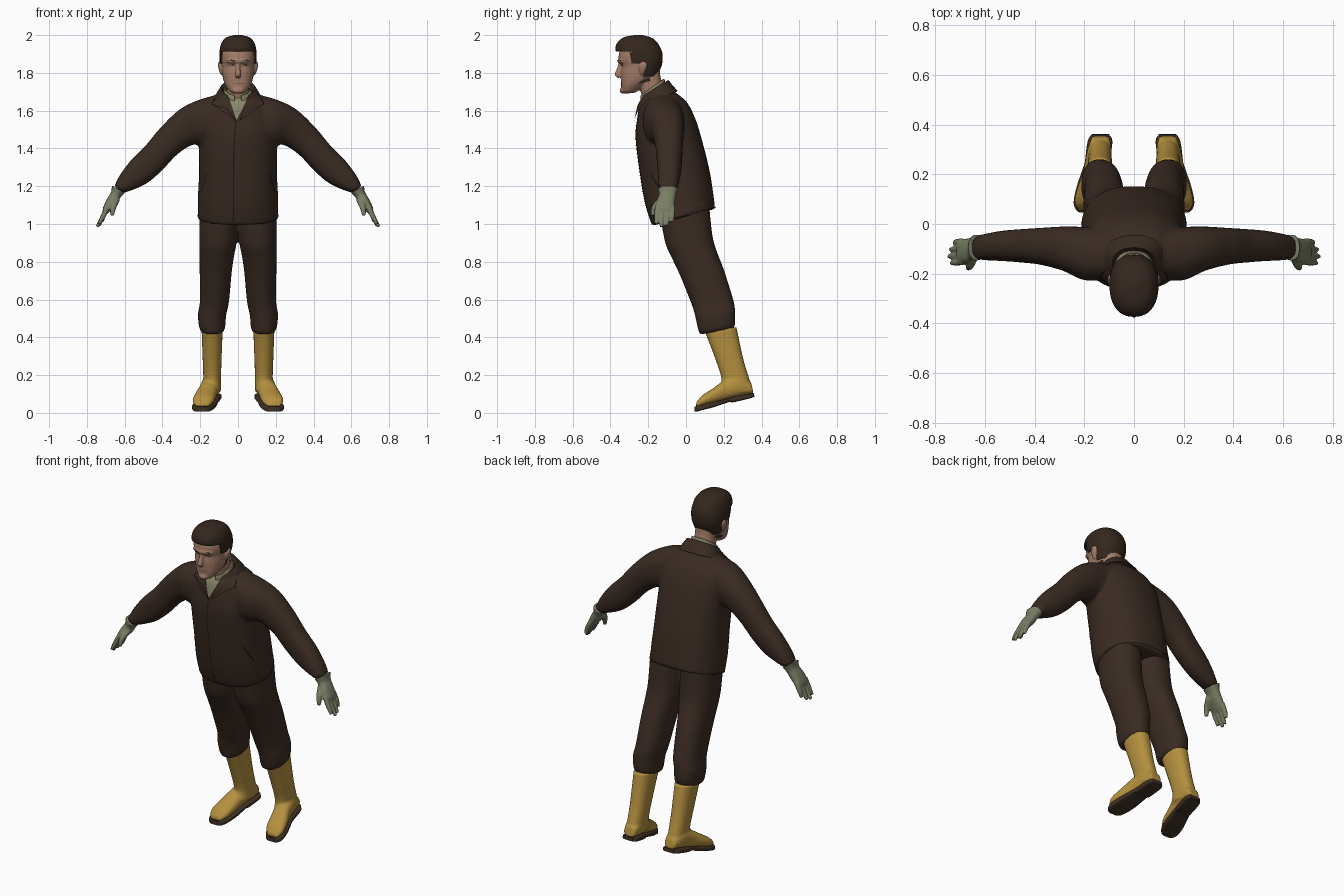
import bpy, bmesh, math
from mathutils import Vector as V
from mathutils.bvhtree import BVHTree

if "Cube" in bpy.data.objects:
    bpy.data.objects.remove(bpy.data.objects["Cube"])


def material(name, rgb):
    m = bpy.data.materials.new(name)
    m.diffuse_color = (*rgb, 1)
    m.use_nodes = True
    m.node_tree.nodes["Principled BSDF"].inputs["Base Color"].default_value = m.diffuse_color
    return m


BROWN = material("brown cloth", (0.042, 0.024, 0.016))
SEAM = material("dark seam", (0.012, 0.008, 0.006))
SAGE = material("sage glove", (0.19, 0.21, 0.13))
SHIRT = material("sage shirt", (0.25, 0.24, 0.14))
YELLOW = material("yellow rubber", (0.46, 0.28, 0.05))
SOLE = material("dark sole", (0.05, 0.03, 0.018))
SKIN = material("skin", (0.36, 0.20, 0.135))
LIP = material("lip", (0.22, 0.10, 0.07))
HAIR = material("dark hair", (0.035, 0.02, 0.013))


def side(front, back, hw, cx=0):
    """Ring from a front and a back (y, z) point and a half width in x."""
    return V((cx, *front)), V((cx, *back)), V((hw, 0, 0))


def limb(top, bottom, y, w):
    """Ring from a top and a bottom (x, z) point and a half width in y."""
    return V((top[0], y, top[1])), V((bottom[0], y, bottom[1])), V((0, w, 0))


def flip(rings):
    return [tuple(V((-p.x, p.y, p.z)) for p in r) for r in rings]


def tube(points, radii):
    """Round rings along a path."""
    rings = []
    for i, p in enumerate(points):
        p = V(p)
        d = V(points[min(i + 1, len(points) - 1)]) - V(points[max(i - 1, 0)])
        a = d.cross(V((0, 1, 0.01))).normalized()
        b = d.cross(a).normalized()
        rings.append((p - a * radii[i], p + a * radii[i], b * radii[i]))
    return rings


def spline(a, b, c, d, t):
    return 0.5 * (2 * b + (c - a) * t + (2 * a - 5 * b + 4 * c - d) * t * t + (3 * b - a - 3 * c + d) * t ** 3)


def add_loft(bm, rings, power=2.3, n=32, steps=4, caps=True, skip=None):
    last, loops = len(rings) - 1, []
    for i in range(last * steps + 1):
        k = min(i // steps, last - 1)
        t = i / steps - k
        near = [rings[min(max(k + j, 0), last)] for j in (-1, 0, 1, 2)]
        p, q, w = (spline(*[r[j] for r in near], t) for j in range(3))
        loop = []
        for s in range(n):
            c, e = math.cos(math.tau * s / n), math.sin(math.tau * s / n)
            c = math.copysign(abs(c) ** (2 / power), c)
            e = math.copysign(abs(e) ** (2 / power), e)
            loop.append(bm.verts.new((p + q) / 2 + w * c + (q - p) / 2 * e))
        loops.append(loop)
    for a, b in zip(loops, loops[1:]):
        for s in range(n):
            quad = [a[s], a[s - 1], b[s - 1], b[s]]
            mid = sum((v.co for v in quad), V()) / 4
            if not (skip and skip(mid)):
                bm.faces.new(quad)
    if caps:
        bm.faces.new(loops[0])
        bm.faces.new(loops[-1][::-1])


def build(name, mat, lofts, voxel=0, relax=3, thick=0, **kw):
    """Loft parts into one object, optionally fused into a single skin."""
    bm = bmesh.new()
    for rings in lofts:
        add_loft(bm, rings, **kw)
    loose = [v for v in bm.verts if not v.link_faces]
    bmesh.ops.delete(bm, geom=loose, context='VERTS')
    bmesh.ops.recalc_face_normals(bm, faces=bm.faces)
    me = bpy.data.meshes.new(name)
    bm.to_mesh(me)
    ob = bpy.data.objects.new(name, me)
    bpy.context.collection.objects.link(ob)
    if voxel:
        m = ob.modifiers.new("fuse", 'REMESH')
        m.mode, m.voxel_size = 'VOXEL', voxel
        m = ob.modifiers.new("relax", 'SMOOTH')
        m.iterations, m.factor = relax, 0.5
    if thick:
        m = ob.modifiers.new("thickness", 'SOLIDIFY')
        m.thickness, m.offset = thick, -1
    ob.data = bpy.data.meshes.new_from_object(ob.evaluated_get(bpy.context.evaluated_depsgraph_get()))
    ob.modifiers.clear()
    ob.data.materials.clear()
    ob.data.materials.append(mat)
    bpy.ops.object.select_all(action='DESELECT')
    ob.select_set(True)
    bpy.context.view_layer.objects.active = ob
    bpy.ops.object.shade_smooth_by_angle(angle=math.radians(50))
    return ob


def plate(name, mat, target, left, right, off=0.004, across=6, steps=8):
    """Thin patch between two (x, z) lines, laid on the front of a target."""
    tree = BVHTree.FromObject(target, bpy.context.evaluated_depsgraph_get())
    bm, rows = bmesh.new(), []
    for k in range(len(left) - 1):
        for i in range(steps + (k == len(left) - 2)):
            t = i / steps
            a, b = (V(l[k]).lerp(V(l[k + 1]), t) for l in (left, right))
            row = []
            for j in range(across + 1):
                p = a.lerp(b, j / across)
                hit = tree.ray_cast(V((p.x, -2, p.y)), V((0, 1, 0)))[0]
                hit = hit or tree.find_nearest(V((p.x, -0.24, p.y)))[0]
                row.append(bm.verts.new((p.x, hit.y - off, p.y)))
            rows.append(row)
    for a, b in zip(rows, rows[1:]):
        for j in range(across):
            bm.faces.new((a[j], a[j + 1], b[j + 1], b[j]))
    bmesh.ops.recalc_face_normals(bm, faces=bm.faces)
    if sum(f.normal.y for f in bm.faces) > 0:
        bmesh.ops.reverse_faces(bm, faces=bm.faces)
    me = bpy.data.meshes.new(name)
    bm.to_mesh(me)
    me.materials.append(mat)
    me.shade_smooth()
    ob = bpy.data.objects.new(name, me)
    bpy.context.collection.objects.link(ob)


def stripe(name, mat, target, line, w, off=0.005):
    plate(name, mat, target, [(x - w, z - w / 2) for x, z in line], [(x + w, z + w / 2) for x, z in line], off, 1)


def mx(line, s):
    return [(x * s, z) for x, z in line]


# Jacket: torso and sleeves fused
torso = [side((-.18, .99), (.155, 1.08), .213), side((-.215, 1.10), (.143, 1.17), .213),
         side((-.24, 1.235), (.124, 1.288), .207), side((-.267, 1.447), (.075, 1.48), .207),
         side((-.26, 1.55), (.04, 1.58), .20), side((-.246, 1.63), (0, 1.65), .16),
         side((-.23, 1.66), (-.06, 1.70), .12), side((-.215, 1.68), (-.10, 1.735), .085)]
sleeve = [limb((.08, 1.69), (.10, 1.42), -.12, .10), limb((.20, 1.66), (.19, 1.42), -.12, .108),
          limb((.31, 1.606), (.25, 1.415), -.10, .09), limb((.415, 1.505), (.325, 1.365), -.09, .075),
          limb((.49, 1.415), (.40, 1.285), -.088, .068), limb((.565, 1.34), (.475, 1.22), -.088, .062),
          limb((.625, 1.26), (.545, 1.185), -.092, .055), limb((.655, 1.2), (.605, 1.165), -.095, .048)]
jacket = build("jacket", BROWN, [torso, sleeve, flip(sleeve)], voxel=.011, relax=4)

# Trousers: two legs fused at the hips
leg = [side((-.14, 1.06), (.12, 1.13), .105, .10), side((-.11, .90), (.14, .94), .10, .105),
       side((-.075, .82), (.165, .85), .092, .112), side((-.034, .733), (.20, .76), .085, .118),
       side((.03, .574), (.25, .60), .077, .125), side((.05, .505), (.26, .54), .075, .137),
       side((.064, .44), (.26, .47), .069, .137), side((.075, .415), (.25, .445), .058, .135)]
build("trousers", BROWN, [leg, flip(leg)], voxel=.01)

# Boots and soles
shaft = [side((.10, .43), (.267, .455), .056, .137), side((.156, .283), (.304, .283), .05, .137),
         side((.188, .177), (.336, .177), .047, .137), side((.17, .12), (.35, .11), .05, .14)]
foot = [side((.358, .10), (.345, .16), .035, .135), side((.30, .09), (.28, .20), .05, .14),
        side((.22, .07), (.20, .17), .05, .155), side((.15, .05), (.14, .128), .056, .172),
        side((.09, .035), (.085, .092), .055, .185), side((.052, .028), (.055, .055), .034, .190)]
sole = [side((.362, .084), (.36, .106), .034, .135), side((.335, .076), (.33, .10), .05, .137),
        side((.25, .056), (.25, .086), .05, .148), side((.23, .058), (.23, .08), .051, .153),
        side((.15, .031), (.15, .06), .059, .172), side((.09, .016), (.09, .044), .058, .185),
        side((.06, .007), (.058, .036), .045, .190), side((.046, .008), (.046, .034), .03, .190)]
for s, label in ((1, "left"), (-1, "right")):
    f = (lambda r: r) if s > 0 else flip
    build(label + "_boot", YELLOW, [f(shaft), f(foot)], voxel=.007)
    build(label + "_sole", SOLE, [f(sole)], power=5)
    # Glove: cuff, palm, fingers and thumb fused
    palm = [limb((.668, 1.205), (.600, 1.165), -.095, .055), limb((.672, 1.17), (.622, 1.14), -.098, .045),
            limb((.695, 1.13), (.643, 1.105), -.108, .05), limb((.715, 1.085), (.675, 1.07), -.112, .05),
            limb((.715, 1.06), (.69, 1.055), -.112, .044)]
    fingers = [tube([(.69, y, 1.09), (.712, y * 1.02, 1.045), (x, y * 1.04, z)], [.014, .0135, .009])
               for x, y, z in ((.722, -.072, 1.01), (.738, -.099, .99), (.745, -.126, .985), (.735, -.151, 1.0))]
    thumb = tube([(.645, -.125, 1.13), (.66, -.165, 1.09), (.667, -.178, 1.045)], [.02, .016, .01])
    build(label + "_glove", SAGE, [f(r) for r in [palm, thumb] + fingers], voxel=.005, relax=2, n=16)

# Head: skull, neck, nose, brow, ears fused
skull = [side((-.322, 1.69), (-.27, 1.695), .028), side((-.34, 1.70), (-.24, 1.715), .048),
         side((-.343, 1.73), (-.20, 1.75), .069), side((-.345, 1.765), (-.165, 1.78), .08),
         side((-.346, 1.80), (-.15, 1.81), .085), side((-.343, 1.835), (-.14, 1.845), .088),
         side((-.356, 1.865), (-.135, 1.87), .09), side((-.355, 1.90), (-.135, 1.90), .09),
         side((-.335, 1.95), (-.16, 1.95), .078), side((-.30, 1.978), (-.2, 1.978), .045)]
neck = [side((-.225, 1.63), (-.115, 1.71), .062), side((-.24, 1.70), (-.135, 1.78), .059),
        side((-.27, 1.76), (-.14, 1.83), .062)]
nose = tube([(0, -.345, 1.858), (0, -.353, 1.825), (0, -.362, 1.793), (0, -.35, 1.778)], [.009, .011, .015, .012])
ears = [[side((-.24, 1.79), (-.225, 1.79), .008, .084 * s), side((-.25, 1.82), (-.21, 1.82), .011, .092 * s),
         side((-.248, 1.845), (-.205, 1.845), .011, .095 * s), side((-.235, 1.86), (-.215, 1.86), .008, .093 * s)]
        for s in (1, -1)]
brow = tube([(-.06, -.332, 1.862), (-.025, -.35, 1.863), (.025, -.35, 1.863), (.06, -.332, 1.862)], [.009, .011, .011, .009])
chin = tube([(-.025, -.33, 1.708), (0, -.336, 1.706), (.025, -.33, 1.708)], [.012, .015, .012])
head = build("head", SKIN, [skull, neck, nose, brow, chin] + ears, voxel=.005, relax=2, n=24)

# Face details
stripe("mouth", LIP, head, [(-.03, 1.742), (0, 1.746), (.03, 1.742)], .004, .002)
for s in (1, -1):
    stripe("eye", SEAM, head, mx([(.019, 1.84), (.034, 1.844), (.05, 1.839)], s), .004, .002)
    stripe("eyebrow", HAIR, head, mx([(.016, 1.862), (.04, 1.869), (.062, 1.862)], s), .005, .002)


# Hair shell with a stepped hairline
def bare(p):
    line = 1.912 if p.y < -.292 else 1.85 if p.y < -.22 else 1.78
    return p.z < line


hair = [side((-.30, 1.74), (-.165, 1.76), .072), side((-.345, 1.80), (-.14, 1.81), .088),
        side((-.352, 1.85), (-.126, 1.85), .097), side((-.364, 1.895), (-.124, 1.895), .099),
        side((-.374, 1.93), (-.132, 1.925), .096), side((-.36, 1.965), (-.15, 1.958), .086),
        side((-.325, 1.99), (-.18, 1.985), .062), side((-.27, 2.0), (-.23, 2.0), .02)]
build("hair", HAIR, [hair], skip=bare, thick=.018, n=48, steps=8)


# Collars, open at the throat
def throat(p):
    return p.y < -.2 and abs(p.x) < .058


collar = [side((-.25, 1.615), (-.045, 1.705), .128), side((-.245, 1.65), (-.08, 1.745), .105),
          side((-.235, 1.675), (-.095, 1.762), .088), side((-.225, 1.65), (-.108, 1.735), .078)]
build("jacket_collar", BROWN, [collar], caps=False, skip=throat, thick=.006)
band = [side((-.24, 1.63), (-.105, 1.72), .078), side((-.243, 1.675), (-.113, 1.765), .073),
        side((-.238, 1.68), (-.12, 1.768), .066)]
build("shirt_collar", SHIRT, [band], caps=False, skip=lambda p: p.y < -.22 and abs(p.x) < .018, thick=.005)

# Shirt front, lapels and seams laid on the jacket
plate("shirt_front", SHIRT, jacket, [(-.055, 1.685), (-.035, 1.62), (-.012, 1.55)],
      [(.055, 1.685), (.03, 1.62), (-.008, 1.55)], .006)
for s in (1, -1):
    plate("lapel", BROWN, jacket, mx([(.058, 1.70), (.032, 1.62), (.008, 1.55)], s),
          mx([(.10, 1.70), (.137, 1.635), (.012, 1.55)], s), .012)
    stripe("lapel_seam", SEAM, jacket, mx([(.125, 1.665), (.137, 1.632), (.06, 1.612), (.008, 1.545)], s), .003, .014)
    stripe("pocket_seam", SEAM, jacket, mx([(.165, 1.27), (.195, 1.17)], s), .003, .003)
stripe("front_seam", SEAM, jacket, [(-.012, 1.545), (-.022, 1.4), (-.025, 1.01)], .003, .003)

# Hem line around the jacket
hem = [side((-.183, 1.003), (.156, 1.092), .2135), side((-.181, .996), (.156, 1.084), .2135)]
build("hem_seam", SEAM, [hem], caps=False, steps=1, n=48)
